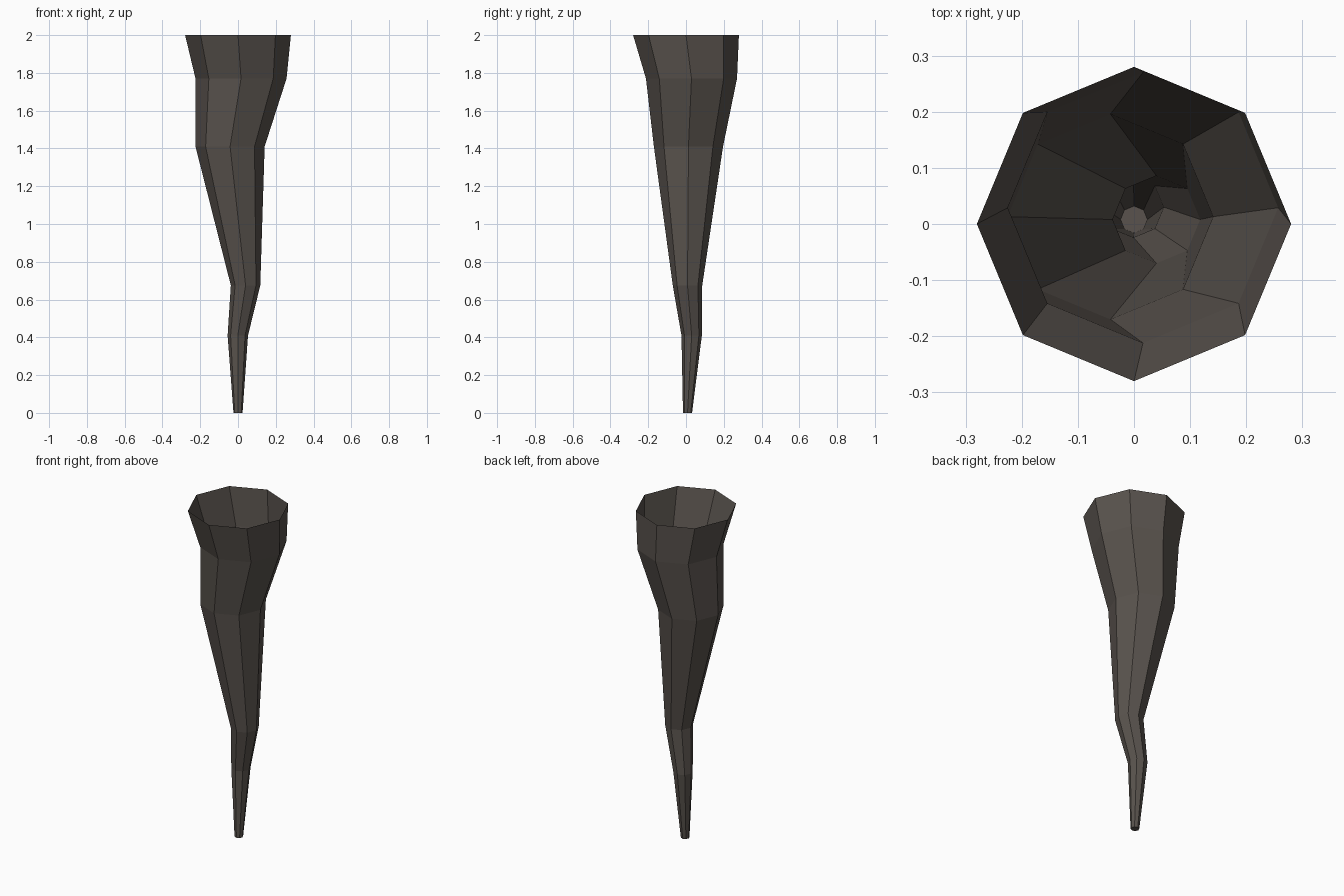
import bpy
import bmesh
from math import cos, sin, pi

cube = bpy.data.objects.get("Cube")
if cube:
    bpy.data.objects.remove(cube, do_unlink=True)

SIDES = 8

# Ring sections from the tip up: height, centre x, centre y, radius
RINGS = [
    (0.0, 0.0, 0.008, 0.024),
    (0.41, -0.001, 0.03, 0.054),
    (0.675, 0.04, 0.008, 0.078),
    (1.41, -0.042, 0.013, 0.183),
    (1.77, 0.016, 0.029, 0.241),
    (2.0, 0.0, 0.0, 0.28),
]


def make_material(name, colour):
    mat = bpy.data.materials.new(name)
    mat.use_nodes = True
    mat.diffuse_color = colour
    mat.node_tree.nodes["Principled BSDF"].inputs["Base Color"].default_value = colour
    return mat


def add_ring(bm, z, cx, cy, radius):
    angles = [2 * pi * i / SIDES for i in range(SIDES)]
    return [bm.verts.new((cx + radius * cos(a), cy + radius * sin(a), z)) for a in angles]


# Crooked hanging spike: open at the top, capped at the tip
bm = bmesh.new()
rings = [add_ring(bm, *ring) for ring in RINGS]
bm.faces.new(rings[0][::-1])
for low, high in zip(rings, rings[1:]):
    for i in range(SIDES):
        j = (i + 1) % SIDES
        bm.faces.new((low[i], low[j], high[j], high[i]))

mesh = bpy.data.meshes.new("stone_spike")
bm.to_mesh(mesh)
bm.free()
mesh.materials.append(make_material("dark brown stone", (0.1, 0.086, 0.075, 1)))
spike = bpy.data.objects.new("stone_spike", mesh)
bpy.context.collection.objects.link(spike)
